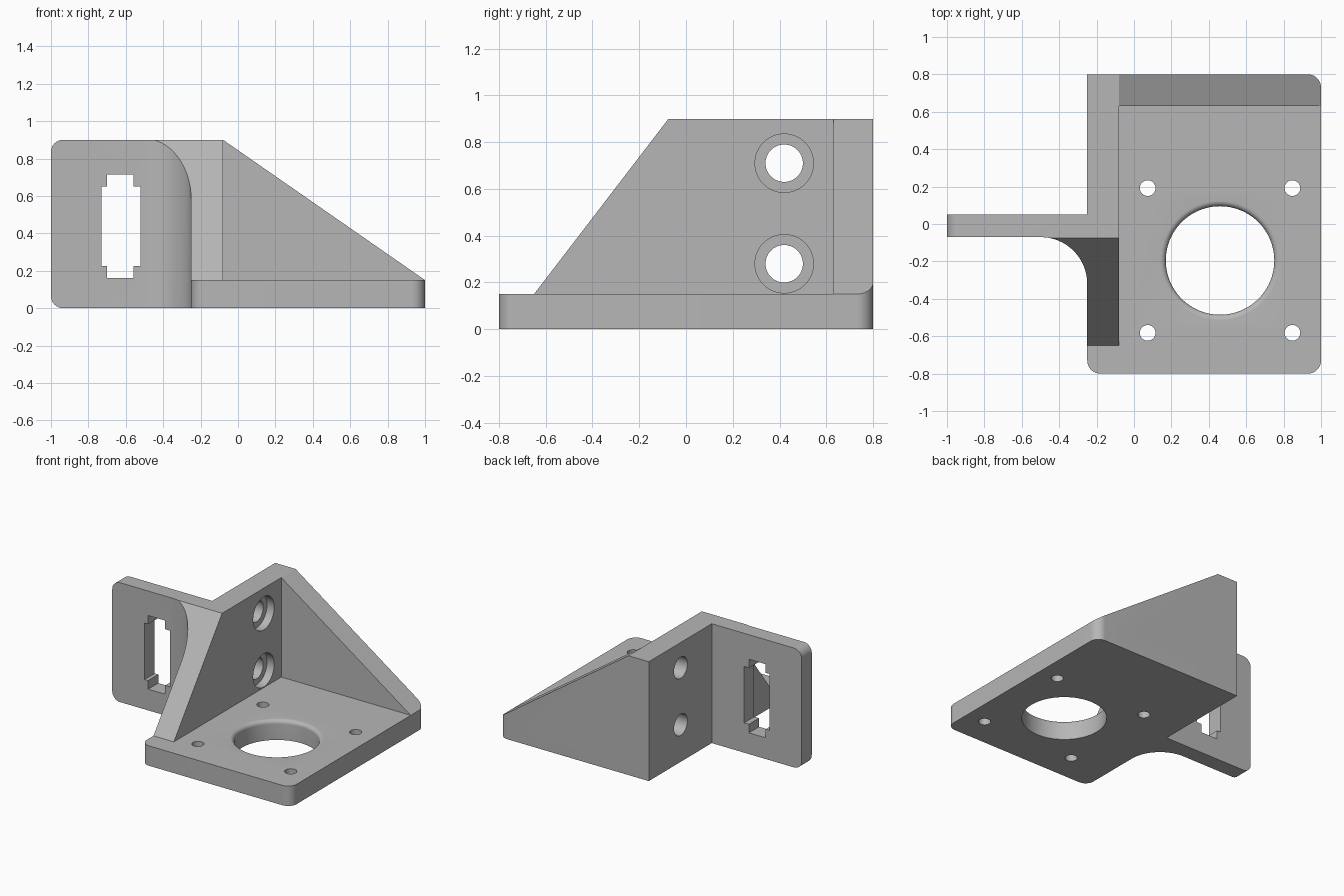
import bpy, bmesh, math
from mathutils import Vector, Matrix

cube = bpy.data.objects.get("Cube")
if cube:
    bpy.data.objects.remove(cube, do_unlink=True)

grey = bpy.data.materials.new("light grey")
grey.use_nodes = True
grey.diffuse_color = (0.47, 0.47, 0.47, 1)
grey.node_tree.nodes["Principled BSDF"].inputs["Base Color"].default_value = grey.diffuse_color

HEIGHT, BASE = 0.9, 0.15
INNER, OUTER = -0.08, -0.25      # faces of the side wall
CORNER = 0.07


def finish(bm, name):
    bmesh.ops.recalc_face_normals(bm, faces=bm.faces)
    mesh = bpy.data.meshes.new(name)
    bm.to_mesh(mesh)
    bm.free()
    mesh.materials.append(grey)
    obj = bpy.data.objects.new(name, mesh)
    bpy.context.collection.objects.link(obj)
    return obj


def rounded(corners, steps=16):
    """Outline from (x, y, radius) corners, each replaced by a tangent arc."""
    out = []
    for i, (x, y, r) in enumerate(corners):
        p = Vector((x, y))
        if not r:
            out.append(p)
            continue
        a = (Vector(corners[i - 1][:2]) - p).normalized()
        b = (Vector(corners[(i + 1) % len(corners)][:2]) - p).normalized()
        centre = p + (a + b) * r         # all corners are right angles
        for k in range(steps + 1):
            t = k / steps * math.pi / 2
            out.append(centre - b * r * math.cos(t) - a * r * math.sin(t))
    return out


def prism(outline, height):
    bm = bmesh.new()
    face = bm.faces.new([bm.verts.new((p.x, p.y, 0)) for p in outline])
    top = bmesh.ops.extrude_face_region(bm, geom=[face])["geom"]
    verts = [v for v in top if isinstance(v, bmesh.types.BMVert)]
    bmesh.ops.translate(bm, verts=verts, vec=(0, 0, height))
    bmesh.ops.recalc_face_normals(bm, faces=bm.faces)
    return bm


def slope_cut(bm, point, normal):
    """Remove everything above a sloping plane and close the opening."""
    geom = bm.verts[:] + bm.edges[:] + bm.faces[:]
    bmesh.ops.bisect_plane(bm, geom=geom, dist=1e-5, plane_co=point,
                           plane_no=normal, clear_outer=True)
    bmesh.ops.holes_fill(bm, edges=[e for e in bm.edges if e.is_boundary], sides=0)


def lathe(name, profile, location, axis="Z", sides=64):
    """Round cutter from (radius, height) pairs."""
    bm = bmesh.new()
    rings = [[bm.verts.new((r * math.cos(math.tau * k / sides),
                            r * math.sin(math.tau * k / sides), h))
              for k in range(sides)] for r, h in profile]
    for low, high in zip(rings, rings[1:]):
        for k in range(sides):
            n = (k + 1) % sides
            bm.faces.new((low[k], low[n], high[n], high[k]))
    bm.faces.new(rings[0])
    bm.faces.new(rings[-1])
    turn = Matrix.Rotation(math.pi / 2, 4, "Y") if axis == "X" else Matrix()
    bm.transform(Matrix.Translation(location) @ turn)
    return finish(bm, name)


def box(name, low, high):
    bm = bmesh.new()
    bmesh.ops.create_cube(bm, size=1)
    low, high = Vector(low), Vector(high)
    bm.transform(Matrix.Translation((low + high) / 2) @ Matrix.Diagonal((*(high - low), 1)))
    return finish(bm, name)


def combine(target, other, operation):
    mod = target.modifiers.new(operation.lower(), "BOOLEAN")
    mod.operation, mod.solver, mod.object = operation, "EXACT", other
    bpy.ops.object.select_all(action="DESELECT")
    bpy.context.view_layer.objects.active = target
    target.select_set(True)
    bpy.ops.object.modifier_apply(modifier=mod.name)
    bpy.data.objects.remove(other, do_unlink=True)


# Base plate, square only where the two walls meet
bracket = finish(prism(rounded([(OUTER, -0.8, CORNER), (1, -0.8, CORNER),
                                (1, 0.8, CORNER), (OUTER, 0.8, 0)]), BASE), "motor_bracket")

# Side wall, switch tab and the concave web between them
bm = prism(rounded([(INNER, -0.65, 0), (INNER, 0.8, 0), (OUTER, 0.8, 0), (OUTER, 0.05, 0),
                    (-1, 0.05, 0), (-1, -0.07, 0), (OUTER, -0.07, 0.25),
                    (OUTER, -0.65, 0)]), HEIGHT)
tab_edges = [e for e in bm.edges if all(v.co.x < -0.99 for v in e.verts)
             and abs(e.verts[0].co.z - e.verts[1].co.z) < 0.01]
bmesh.ops.bevel(bm, geom=tab_edges, offset=0.065, segments=10, profile=0.5, affect="EDGES")
slope_cut(bm, (0, -0.65, BASE), (0, BASE - HEIGHT, 0.575))
combine(bracket, finish(bm, "side_wall"), "UNION")

# Rear gusset sloping down to the base edge
bm = prism(rounded([(-0.15, 0.63, 0), (1, 0.63, 0), (1, 0.8, CORNER), (-0.15, 0.8, 0)]), HEIGHT)
slope_cut(bm, (1, 0, BASE), (HEIGHT - BASE, 0, 1 - INNER))
combine(bracket, finish(bm, "rear_gusset"), "UNION")

# Motor opening with a rounded upper rim
rim = 0.03
profile = [(0.29, -0.1), (0.29, BASE - rim)]
for k in range(1, 9):
    t = k / 8 * math.pi / 2
    profile.append((0.29 + rim * (1 - math.cos(t)), BASE - rim + rim * math.sin(t)))
profile.append((0.29 + rim, BASE + 0.1))
combine(bracket, lathe("motor_opening", profile, (0.46, -0.195, 0), sides=96), "DIFFERENCE")

# Four screw holes around the opening
for sx in (-1, 1):
    for sy in (-1, 1):
        hole = lathe("screw_hole", [(0.042, -0.1), (0.042, 0.3)],
                     (0.46 + sx * 0.387, -0.195 + sy * 0.387, 0), sides=32)
        combine(bracket, hole, "DIFFERENCE")

# Counterbored wall holes
for z in (0.28, 0.71):
    steps = [(0.08, -0.3), (0.08, -0.06), (0.125, -0.06), (0.125, 0.1)]
    combine(bracket, lathe("wall_hole", steps, (INNER, 0.42, z), "X"), "DIFFERENCE")

# Stepped switch slot
for x0, x1, z0, z1 in ((-0.73, -0.52, 0.225, 0.65), (-0.70, -0.56, 0.16, 0.715)):
    combine(bracket, box("switch_slot", (x0, -0.2, z0), (x1, 0.2, z1)), "DIFFERENCE")

bpy.ops.object.shade_smooth_by_angle(angle=math.radians(25))
